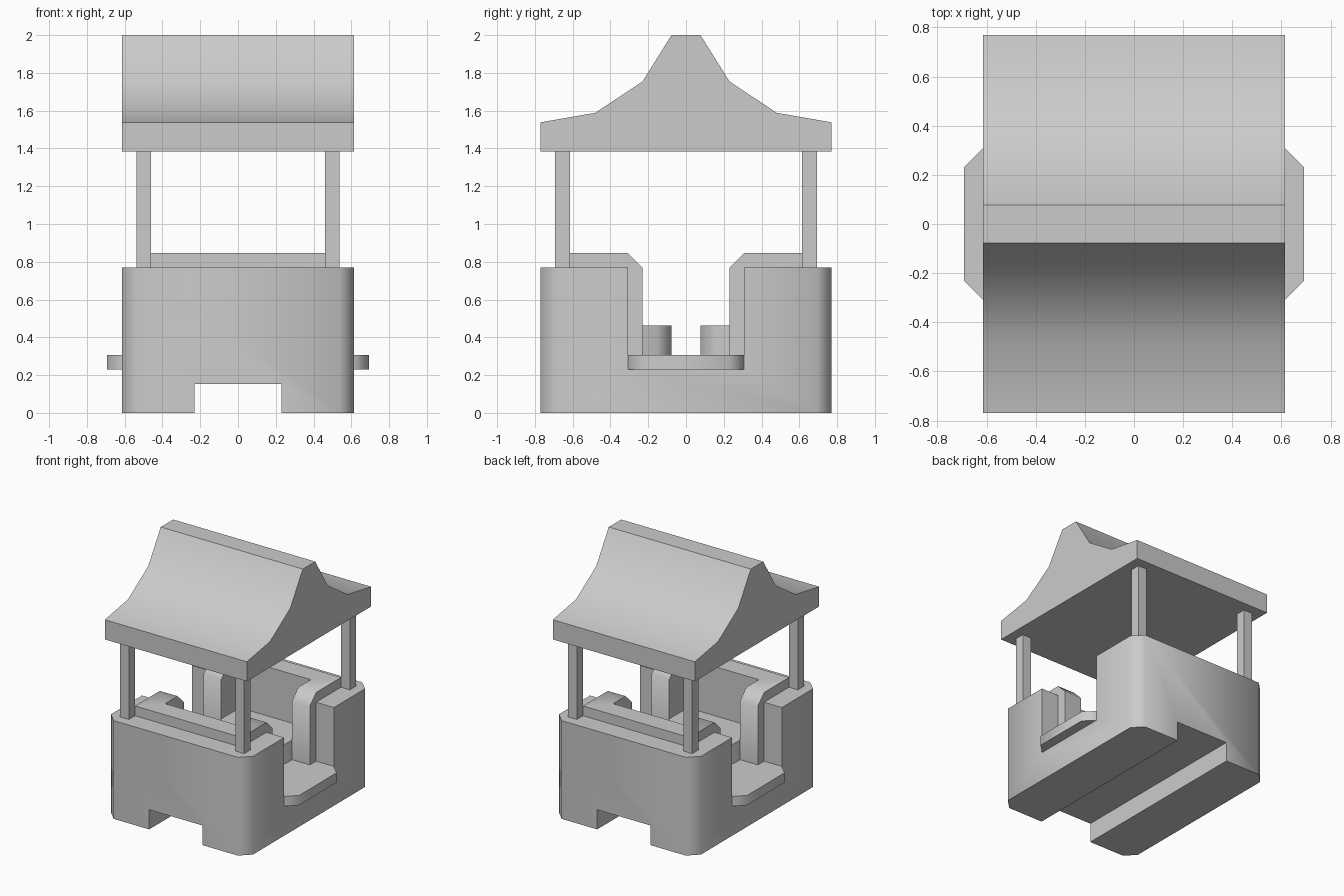
import bpy, bmesh, math
from mathutils import Vector

if "Cube" in bpy.data.objects:
    bpy.data.objects.remove(bpy.data.objects["Cube"])

U = 2 / 26  # one grid module of the model


def prism(name, points, axis, lo, hi):
    """Extrude a closed outline along x (points are y,z) or z (points are x,y)."""
    bm = bmesh.new()
    if axis == 'x':
        verts = [bm.verts.new((lo * U, a * U, b * U)) for a, b in points]
        step = Vector(((hi - lo) * U, 0, 0))
    else:
        verts = [bm.verts.new((a * U, b * U, lo * U)) for a, b in points]
        step = Vector((0, 0, (hi - lo) * U))
    face = bm.faces.new(verts)
    ext = bmesh.ops.extrude_face_region(bm, geom=[face], use_keep_orig=True)
    moved = [g for g in ext['geom'] if isinstance(g, bmesh.types.BMVert)]
    bmesh.ops.translate(bm, verts=moved, vec=step)
    bmesh.ops.recalc_face_normals(bm, faces=bm.faces)
    mesh = bpy.data.meshes.new(name)
    bm.to_mesh(mesh)
    bm.free()
    obj = bpy.data.objects.new(name, mesh)
    bpy.context.collection.objects.link(obj)
    return obj


def box(name, x, y, z):
    outline = [(x[0], y[0]), (x[1], y[0]), (x[1], y[1]), (x[0], y[1])]
    return prism(name, outline, 'z', *z)


def chamfered(hx, hy, c=1):
    """Rectangle outline with all four corners cut."""
    return [(hx, c - hy), (hx, hy - c), (hx - c, hy), (c - hx, hy),
            (-hx, hy - c), (-hx, c - hy), (c - hx, -hy), (hx - c, -hy)]


def finish(obj, cutters=(), mirror=None):
    """Apply cuts and mirroring, then smooth the shallow edges."""
    bpy.ops.object.select_all(action='DESELECT')
    obj.select_set(True)
    bpy.context.view_layer.objects.active = obj
    for cutter in cutters:
        cutter.hide_render = True
        mod = obj.modifiers.new("cut", 'BOOLEAN')
        mod.operation, mod.solver, mod.object = 'DIFFERENCE', 'EXACT', cutter
        bpy.ops.object.modifier_apply(modifier=mod.name)
        bpy.data.objects.remove(cutter)
    if mirror:
        mod = obj.modifiers.new("mirror", 'MIRROR')
        mod.use_axis = mirror
        mod.use_mirror_merge = False
        bpy.ops.object.modifier_apply(modifier=mod.name)
    bpy.ops.object.shade_smooth_by_angle(angle=math.radians(50))


# Body tub: chamfered block with rail groove, side doorways and seat well
body = prism("body", chamfered(8, 10), 'z', 0, 10)
finish(body, [
    box("groove_cutter", (-3, 3), (-11, 11), (-1, 2)),
    box("doorway_cutter", (-9, 9), (-4, 4), (3, 12)),
    box("well_cutter", (-6, 6), (-8, 8), (4, 12)),
])

# Floor plate that sticks out as a step on both sides
finish(prism("floor_step", chamfered(9, 4), 'z', 3, 4))

# Padded seat surrounds: backrest with two side arms, front and back
surround_profile = [(3, 4), (3, 10), (4, 11), (8, 11), (8, 4)]
surround = prism("seat_surround", surround_profile, 'x', -6, 6)
finish(surround, [box("recess_cutter", (-4, 4), (2, 6), (3, 12))],
       (False, True, False))

# Seat cushions with cut front corners
cushion = [(-4, 6), (-4, 2), (-3, 1), (3, 1), (4, 2), (4, 6)]
finish(prism("seat_cushion", cushion, 'z', 4, 6), mirror=(False, True, False))

# Four roof posts
finish(box("roof_posts", (6, 7), (8, 9), (10, 18)), mirror=(True, True, False))

# Swept canopy roof
half = [(10, 18), (10, 20), (6.25, 20.65), (3, 22.8), (1, 26)]
finish(prism("roof", half + [(-y, z) for y, z in reversed(half)], 'x', -8, 8))
